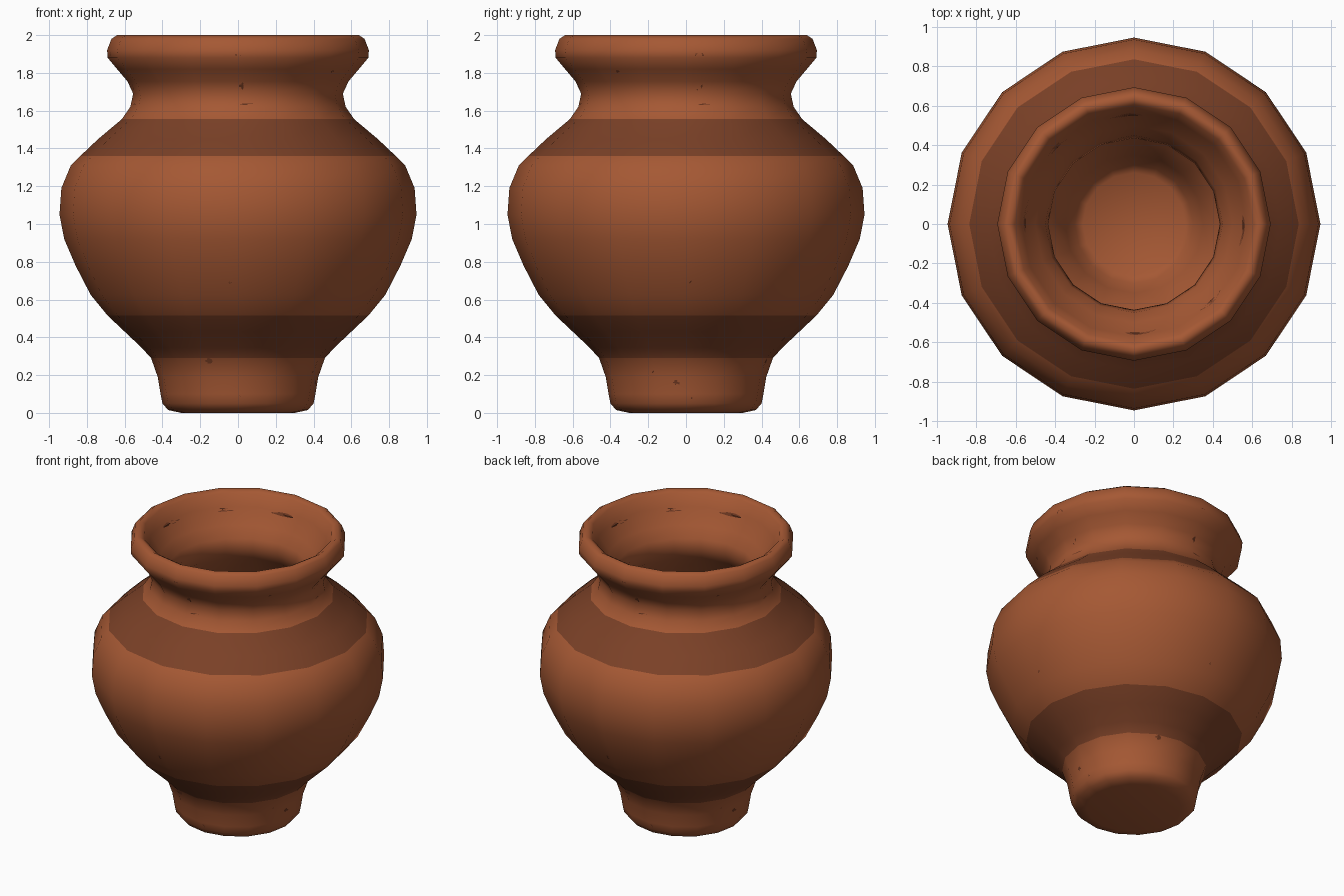
import bpy, bmesh, math
from mathutils import Vector
from mathutils.bvhtree import BVHTree

if "Cube" in bpy.data.objects:
    bpy.data.objects.remove(bpy.data.objects["Cube"])

SIDES = 16


def material(name, rgb):
    m = bpy.data.materials.new(name)
    m.diffuse_color = (*rgb, 1)
    m.use_nodes = True
    m.node_tree.nodes["Principled BSDF"].inputs["Base Color"].default_value = m.diffuse_color
    return m


clay = material("terracotta", (0.376, 0.098, 0.034))
band = material("dark_clay_band", (0.196, 0.052, 0.020))
chip = material("chipped_clay", (0.140, 0.036, 0.014))

# Profile (radius, height): outside going up, over the lip, down the inside
profile = [
    (0.30, 0.00), (0.37, 0.015), (0.40, 0.05), (0.41, 0.10), (0.425, 0.19), (0.46, 0.29),
    (0.51, 0.345), (0.60, 0.43), (0.69, 0.515), (0.78, 0.625), (0.86, 0.78), (0.92, 0.92),
    (0.945, 1.05), (0.935, 1.19), (0.885, 1.31), (0.835, 1.36), (0.74, 1.45), (0.615, 1.555),
    (0.57, 1.62), (0.555, 1.69), (0.585, 1.755), (0.64, 1.82), (0.69, 1.88), (0.693, 1.92),
    (0.67, 1.98), (0.64, 2.00),
    (0.605, 1.98), (0.57, 1.90), (0.50, 1.80), (0.45, 1.73), (0.435, 1.66), (0.48, 1.57),
    (0.68, 1.38), (0.79, 1.23), (0.81, 1.05), (0.75, 0.85), (0.63, 0.64), (0.42, 0.40),
    (0.35, 0.27), (0.30, 0.16), (0.26, 0.13),
]
LIP = 25  # index of the highest ring

# Vase body with two painted bands
bm = bmesh.new()
rings = []
for r, z in profile:
    rings.append([bm.verts.new((r * math.cos(a), r * math.sin(a), z))
                  for a in (2 * math.pi * i / SIDES for i in range(SIDES))])
for k, (lo, hi) in enumerate(zip(rings, rings[1:])):
    z = (profile[k][1] + profile[k + 1][1]) / 2
    painted = k < LIP and (0.29 < z < 0.515 or 1.36 < z < 1.555)
    for i in range(SIDES):
        j = (i + 1) % SIDES
        f = bm.faces.new((lo[i], lo[j], hi[j], hi[i]))
        f.material_index = int(painted)
bm.faces.new(rings[0][::-1])   # underside
bm.faces.new(rings[-1])        # inner floor
for f in bm.faces:
    f.smooth = True
surface = BVHTree.FromBMesh(bm)
mesh = bpy.data.meshes.new("vase_body")
bm.to_mesh(mesh)
bm.free()
mesh.materials.append(clay)
mesh.materials.append(band)
bpy.context.collection.objects.link(bpy.data.objects.new("vase_body", mesh))

# Chips and scratches: thin patches laid on the surface
cb = bmesh.new()


def patch(deg, z, w, h, inside=False):
    """Oval patch centred at an angle and height, projected onto the wall."""
    near = min((p for p in (profile[LIP:] if inside else profile[:LIP])),
               key=lambda p: abs(p[1] - z))[0]
    pts = []
    for t in range(11):
        s = 0 if t == 0 else 1
        q = 2 * math.pi * t / 10
        a = math.radians(deg) + s * math.cos(q) * w / 2 / near
        d = Vector((math.cos(a), math.sin(a), 0))
        zz = max(z + s * math.sin(q) * h / 2, 0.012)
        start = Vector((0, 0, zz)) if inside else d * 2 + Vector((0, 0, zz))
        loc, nor, _, _ = surface.ray_cast(start, d if inside else -d)
        if loc is None:
            return
        if nor.dot(d) * (-1 if inside else 1) < 0:
            nor = -nor
        pts.append(cb.verts.new(loc + nor * 0.004))
    for t in range(1, 11):
        tri = [pts[0], pts[t], pts[t % 10 + 1]]
        cb.faces.new(tri[::-1] if inside else tri)


for side in (-90, 90):       # front and back
    for deg, z, w, h in ((0, 1.895, .03, .025), (2, 1.73, .03, .04), (-3, 0.70, .03, .03),
                         (0, 0.06, .05, .07), (-20, 0.275, .04, .03), (3, 1.635, .13, .008)):
        patch(side + deg, z, w, h)
for side in (0, 180):        # right and left
    for deg, z, w, h in ((6, 1.89, .05, .04), (7, 1.73, .04, .05), (-36, 1.815, .03, .03),
                         (1, 0.70, .03, .03), (7, 0.06, .05, .09), (-7, 0.16, .04, .03),
                         (-23, 0.22, .03, .025), (9, 1.635, .12, .008)):
        patch(side + deg, z, w, h)
for deg in (135, 94, 176, -45, -86, -4):   # scratches inside the lip
    patch(deg, 1.885, 0.17, 0.02, inside=True)

cmesh = bpy.data.meshes.new("surface_chips")
cb.to_mesh(cmesh)
cb.free()
cmesh.materials.append(chip)
bpy.context.collection.objects.link(bpy.data.objects.new("surface_chips", cmesh))
